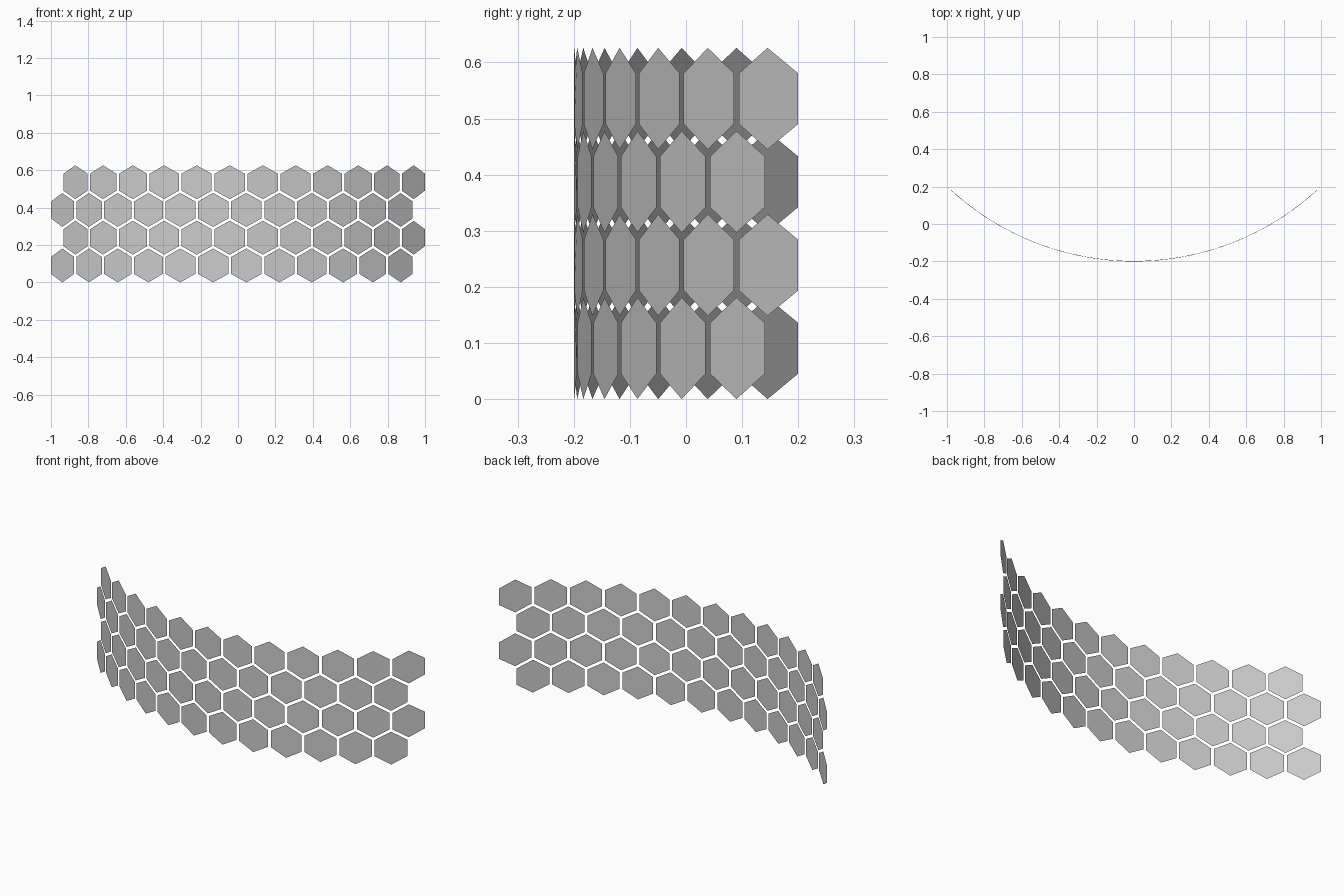
import bpy
import bmesh
from math import sin, cos, radians

if "Cube" in bpy.data.objects:
    bpy.data.objects.remove(bpy.data.objects["Cube"])

# Curved screen of flat hexagonal tiles lying on a cylinder arc
ARC_R = 1.45            # arc radius, axis at y = ARC_R - 0.2
COLS, ROWS = 12, 4
PITCH = 0.1777          # tile spacing along the arc
ROW_PITCH = 0.1483      # row spacing in height
TILE_W, TILE_H = 0.163, 0.181


def on_arc(s, z):
    """Wrap arc length s and height z onto the cylinder."""
    a = s / ARC_R
    return (ARC_R * sin(a), ARC_R - 0.2 - ARC_R * cos(a), z)


def add_tile(bm, s, z):
    """One pointy-top hexagon centred at arc length s, height z."""
    angles = [radians(30 + 60 * i) for i in range(6)]
    half_w = TILE_W / 2 / cos(radians(30))
    bm.faces.new([bm.verts.new(on_arc(s + half_w * cos(a), z + TILE_H / 2 * sin(a)))
                  for a in angles])


# Rows alternate a quarter pitch left and right
bm = bmesh.new()
for row in range(ROWS):
    shift = PITCH / 4 * (1 if row % 2 else -1)
    for col in range(COLS):
        add_tile(bm, (col - (COLS - 1) / 2) * PITCH + shift,
                 TILE_H / 2 + row * ROW_PITCH)

mesh = bpy.data.meshes.new("hexagon_tile_screen")
bm.to_mesh(mesh)
bm.free()
screen = bpy.data.objects.new("hexagon_tile_screen", mesh)
bpy.context.collection.objects.link(screen)
